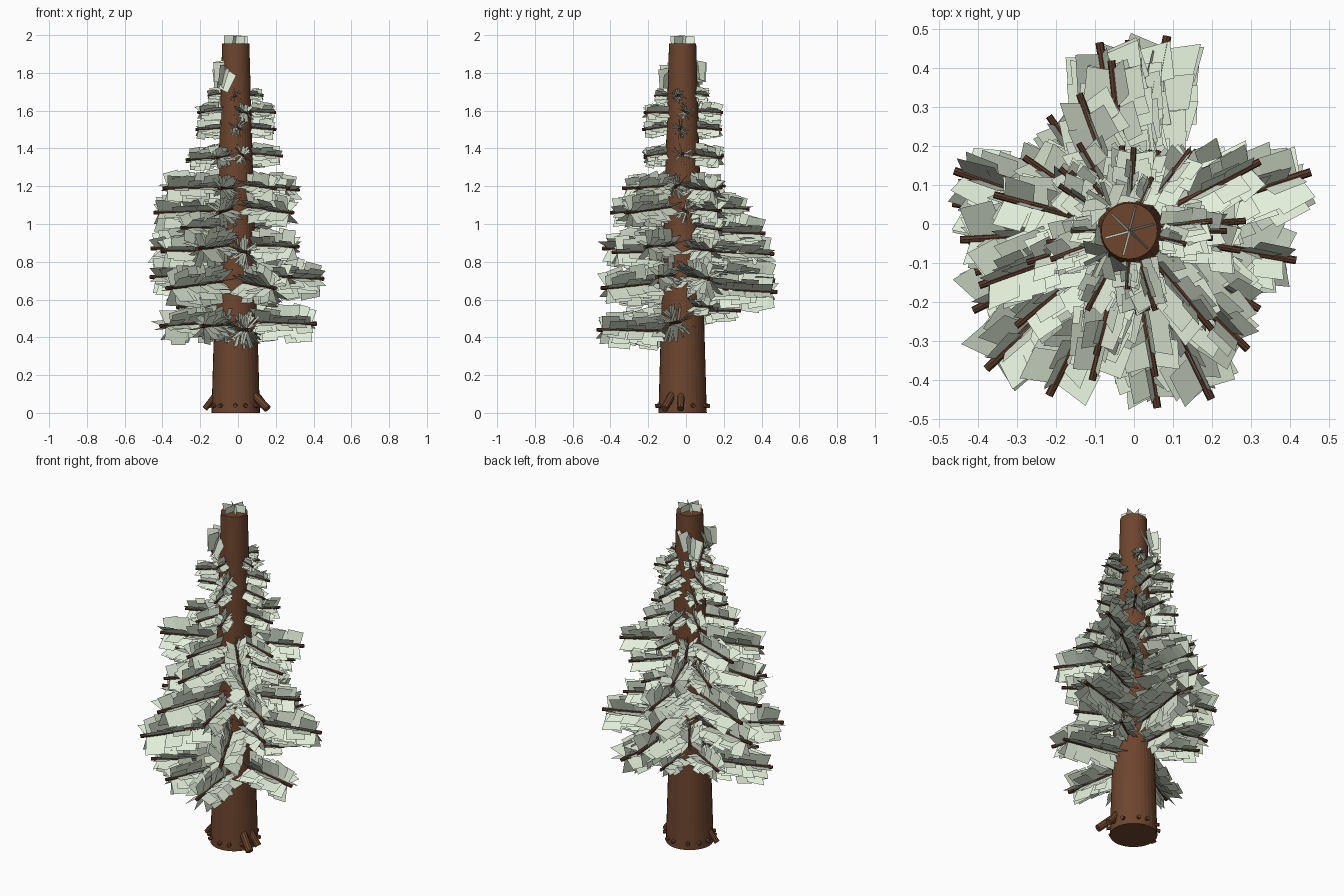
import bpy, bmesh, random
from math import sin, cos, radians, pi
from mathutils import Vector

if "Cube" in bpy.data.objects:
    bpy.data.objects.remove(bpy.data.objects["Cube"])

random.seed(7)
CX, CY = -0.012, -0.018
UP = Vector((0, 0, 1))


def material(name, rgb):
    m = bpy.data.materials.new(name)
    m.diffuse_color = (*rgb, 1)
    m.use_nodes = True
    m.node_tree.nodes["Principled BSDF"].inputs["Base Color"].default_value = m.diffuse_color
    return m


BARK = material("bark", (0.155, 0.06, 0.028))
WOOD = material("dark_wood", (0.10, 0.042, 0.022))
LEAF = material("pale_needles", (0.77, 0.86, 0.70))


def finish(bm, name, mat):
    me = bpy.data.meshes.new(name)
    bm.to_mesh(me)
    bm.free()
    me.materials.append(mat)
    ob = bpy.data.objects.new(name, me)
    bpy.context.collection.objects.link(ob)
    return ob


def rod(bm, a, b, r1, r2, sides=8):
    d = (b - a).normalized()
    u = d.orthogonal().normalized()
    v = d.cross(u)
    rings = [[bm.verts.new(p + (u * cos(t) + v * sin(t)) * r)
              for t in (2 * pi * i / sides for i in range(sides))]
             for p, r in ((a, r1), (b, r2))]
    for i in range(sides):
        j = (i + 1) % sides
        bm.faces.new((rings[0][i], rings[0][j], rings[1][j], rings[1][i]))
    bm.faces.new(rings[0][::-1])
    bm.faces.new(rings[1])


def polar(az, r, z):
    a = radians(az)
    return Vector((CX + r * cos(a), CY + r * sin(a), z))


def card(bm, base, along, out):
    h = along / 2
    bm.faces.new([bm.verts.new(p) for p in
                  (base - h, base + h, base + h + out, base - h + out)])


# Tapered trunk
bm = bmesh.new()
rod(bm, Vector((CX, CY, 0)), Vector((CX, CY, 1.955)), 0.128, 0.072, 32)
finish(bm, "trunk", BARK)

# Root pegs around the foot
bm = bmesh.new()
for az, reach, r in ((-30, 0.195, 0.021), (-4, 0.165, 0.019), (188, 0.165, 0.015)):
    rod(bm, polar(az, 0.105, 0.10), polar(az, reach, 0.022), r, r, 10)
for i in range(12):
    az = 30 * i + random.uniform(-8, 8)
    rod(bm, polar(az, 0.11, 0.042), polar(az, 0.145, 0.036), 0.012, 0.010)
finish(bm, "roots", BARK)

# Branch tiers: (azimuth, reach, height of tip)
LOWER = [
    (-10, .435, .47), (-81, .46, .44), (-116, .42, .46), (-153, .45, .46),
    (95, .31, .54), (150, .36, .56), (35, .27, .56),
    (18, .49, .71), (79, .51, .64), (90, .49, .70), (171, .46, .72),
    (-136, .51, .66), (-64, .48, .66), (-25, .33, .72), (125, .36, .72)]
MIDDLE = [
    (161, .475, .87), (-31, .39, .88), (-116, .47, .87), (99, .49, .84),
    (-165, .41, .86), (28, .36, .86), (-80, .38, .85),
    (96, .44, .95), (-140, .38, .98), (50, .27, .97),
    (-177, .435, 1.06), (-45, .43, 1.06), (-104, .395, 1.06), (110, .375, 1.08),
    (5, .30, 1.06), (145, .33, 1.05), (38, .33, 1.07)]
UPPER = [
    (28, .38, 1.18), (-160, .41, 1.19), (-105, .33, 1.19), (165, .36, 1.18),
    (-50, .33, 1.19), (70, .22, 1.19), (120, .26, 1.2), (-10, .29, 1.19),
    (0, .25, 1.36), (53, .26, 1.35), (138, .24, 1.36),
    (-163, .275, 1.34), (-77, .21, 1.36), (-118, .23, 1.35), (95, .22, 1.36)]
TOP = [(az + turn, reach, z) for reach, z, turn in
       ((.215, 1.5, 0), (.215, 1.59, 12), (.15, 1.68, -8))
       for az in (-5, 75, 135, 188, 276)]

wood, leaves = bmesh.new(), bmesh.new()
for az, reach, z in LOWER + MIDDLE + UPPER + TOP:
    start = polar(az, 0.05, z + random.uniform(-0.005, 0.03) * reach / 0.4)
    tip = polar(az, reach, z)
    rad = 0.005 + 0.014 * reach
    rod(wood, start, tip, rad * 1.1, rad * 0.9)
    # Fans of flat needle cards along each branch
    d = (tip - start).normalized()
    side = d.cross(UP).normalized()
    up = side.cross(d)
    size = 0.008 + 0.2 * reach
    n = max(5, int((reach - 0.08) / 0.04))
    for k in range(n):
        f = (k + 0.5) / n
        base = polar(az, 0.09, z) * (1 - f) + (tip - d * size * 0.6) * f
        base.z = start.z + (tip.z - start.z) * f
        for j in range(6):
            t = radians(60 * j + 30 + random.uniform(-22, 22))
            out = side * cos(t) + up * sin(t)
            lean = d * random.uniform(0.05, 0.35)
            along = d + out * random.uniform(-0.28, 0.1)
            card(leaves, base, along * size * random.uniform(0.8, 1.0),
                 (out + lean) * size * random.uniform(0.75, 1.08))
finish(wood, "branches", WOOD)
finish(leaves, "needles", LEAF)

# Needle tuft at the tip and bunches leaning on the upper trunk
bm = bmesh.new()
for i in range(6):
    t = radians(60 * i + 15)
    out = Vector((cos(t), sin(t), 0)) * 0.065
    tilt = Vector((-sin(t), cos(t), 0)) * 0.008
    card(bm, Vector((CX, CY, 1.967)), UP * 0.06 + tilt,
         out + UP * random.uniform(-0.008, 0.004))
for az in (128, 225):
    root = polar(az, 0.065, 1.86)
    d = (polar(az, 0.10, 1.75) - root).normalized()
    side = d.cross(UP).normalized()
    up = side.cross(d)
    for j in range(6):
        t = radians(-15 + 42 * j)
        out = side * cos(t) + up * sin(t)
        card(bm, root + d * (0.03 + 0.014 * j), (d - out * 0.3) * 0.10,
             out * 0.06 + d * 0.02)
finish(bm, "top_tuft", LEAF)
